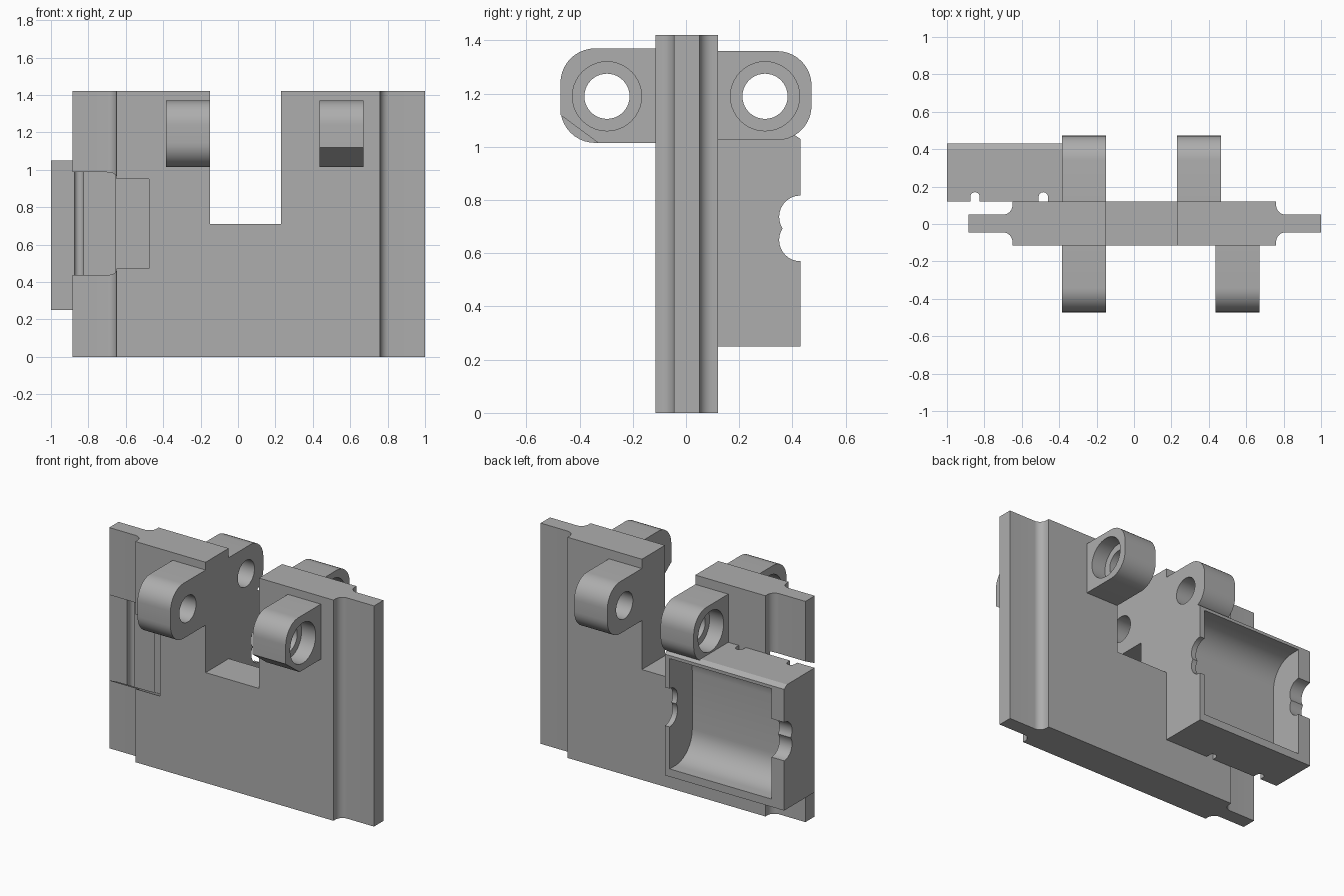
import bpy, bmesh, math

if "Cube" in bpy.data.objects:
    bpy.data.objects.remove(bpy.data.objects["Cube"], do_unlink=True)

grey = bpy.data.materials.new("plain grey")
grey.use_nodes = True
colour = (0.42, 0.42, 0.42, 1)
grey.diffuse_color = colour
grey.node_tree.nodes["Principled BSDF"].inputs["Base Color"].default_value = colour


def arc(cx, cy, r, start, end, steps=10):
    """Points on an arc, angles in degrees."""
    angles = [math.radians(start + (end - start) * i / steps) for i in range(steps + 1)]
    return [(cx + r * math.cos(a), cy + r * math.sin(a)) for a in angles]


def prism(name, outline, axis, low, high):
    """Extrude an outline along x (outline in y, z) or along z (outline in x, y)."""
    bm = bmesh.new()
    place = (lambda p, t: (t, p[0], p[1])) if axis == "x" else (lambda p, t: (p[0], p[1], t))
    face = bm.faces.new([bm.verts.new(place(p, low)) for p in outline])
    shift = place((0, 0), high - low)
    new = bmesh.ops.extrude_face_region(bm, geom=[face])["geom"]
    bmesh.ops.translate(bm, vec=shift, verts=[v for v in new if isinstance(v, bmesh.types.BMVert)])
    bmesh.ops.recalc_face_normals(bm, faces=bm.faces)
    mesh = bpy.data.meshes.new(name)
    bm.to_mesh(mesh)
    bm.free()
    mesh.materials.append(grey)
    obj = bpy.data.objects.new(name, mesh)
    bpy.context.collection.objects.link(obj)
    return obj


def rectangle(a, b, c, d):
    return [(a, c), (b, c), (b, d), (a, d)]


def cut(obj, cutters):
    """Subtract each cutter, then remove it."""
    bpy.context.view_layer.objects.active = obj
    for cutter in cutters:
        cutter.hide_render = True
        mod = obj.modifiers.new("cut", "BOOLEAN")
        mod.operation, mod.solver, mod.object = "DIFFERENCE", "EXACT", cutter
        bpy.ops.object.modifier_apply(modifier=mod.name)
        bpy.data.objects.remove(cutter, do_unlink=True)


def finish(obj):
    bpy.ops.object.select_all(action="DESELECT")
    obj.select_set(True)
    bpy.context.view_layer.objects.active = obj
    bpy.ops.object.shade_smooth_by_angle(angle=math.radians(30))


# Main plate: thick middle, thin side flanges joined by concave fillets
r = 0.05
outline = [(-0.885, -0.045)]
outline += arc(-0.65 - r, -0.045 - r, r, 90, 0) + [(-0.65, -0.115), (0.76, -0.115)]
outline += arc(0.76 + r, -0.045 - r, r, 180, 90) + [(1, -0.045), (1, 0.05)]
outline += arc(0.76 + r, 0.05 + r, r, 270, 180) + [(0.76, 0.12), (-0.65, 0.12)]
outline += arc(-0.65 - r, 0.05 + r, r, 0, -90) + [(-0.885, 0.05)]
plate = prism("main_plate", outline, "z", 0, 1.42)
# Top notch, and a side window with undercut top and bottom walls
mid = 0.712
window = [(-0.215, mid - 0.19), (0.08, mid - 0.337), (0.08, mid + 0.337), (-0.215, mid + 0.19)]
cut(plate, [
    prism("notch_cutter", rectangle(-0.15, 0.23, -0.4, 0.4), "z", 0.71, 1.6),
    prism("window_cutter", window, "x", -1.1, -0.475),
])
finish(plate)


# Lugs with a through hole and a counterbore on the outer face
def lug(name, low, high, side, bottom, top, bore_side, chamfered=False):
    reach, cr = 0.472, 0.13
    points = [(0.09, bottom)]
    if chamfered:
        points += [(0.33, bottom), (reach, 1.12)]
    else:
        points += arc(reach - cr, bottom + cr, cr, -90, 0)
    points += arc(reach - cr, top - cr, cr, 0, 90) + [(0.09, top)]
    obj = prism(name, [(side * y, z) for y, z in points], "x", low, high)
    hole = arc(side * 0.297, 1.19, 0.085, 0, 360, 40)[:-1]
    bore = arc(side * 0.297, 1.19, 0.13, 0, 360, 40)[:-1]
    span = (high - 0.1, high + 0.1) if bore_side > 0 else (low - 0.1, low + 0.1)
    cut(obj, [prism("hole_cutter", hole, "x", low - 0.2, high + 0.2),
              prism("bore_cutter", bore, "x", *span)])
    finish(obj)


lug("front_right_lug", -0.385, -0.15, -1, 1.015, 1.37, -1)
lug("front_left_lug", 0.435, 0.67, -1, 1.015, 1.37, 1, chamfered=True)
lug("back_right_lug", -0.385, -0.15, 1, 1.025, 1.36, -1)
lug("back_left_lug", 0.23, 0.465, 1, 1.025, 1.36, 1)

# Open housing on the back, with a slightly chamfered top rim
housing = prism("back_housing", [(0.12, 0.25), (0.43, 0.25), (0.43, 1.03), (0.40, 1.05), (0.12, 1.05)],
                "x", -1, -0.15)
# Cavity with rounded top and bottom
cr = 0.17
cavity = [(0.5, 0.30)] + arc(0.2 + cr, 0.30 + cr, cr, 270, 180)
cavity += arc(0.2 + cr, 1.01 - cr, cr, 180, 90) + [(0.5, 1.01)]
cutters = [prism("cavity_cutter", cavity, "x", -0.91, -0.185)]
# Paired round cable openings in both end walls
for z in (0.65, 0.737):
    cutters.append(prism("opening_cutter", arc(0.43, z, 0.08, 0, 360, 32)[:-1], "x", -1.2, 0.1))
# Vertical round-ended grooves against the plate
for x in (-0.85, -0.485):
    groove = [(x - 0.025, 0.08), (x + 0.025, 0.08)] + arc(x, 0.145, 0.025, 0, 180)
    cutters.append(prism("groove_cutter", groove, "z", 0, 1.3))
cut(housing, cutters)
finish(housing)
